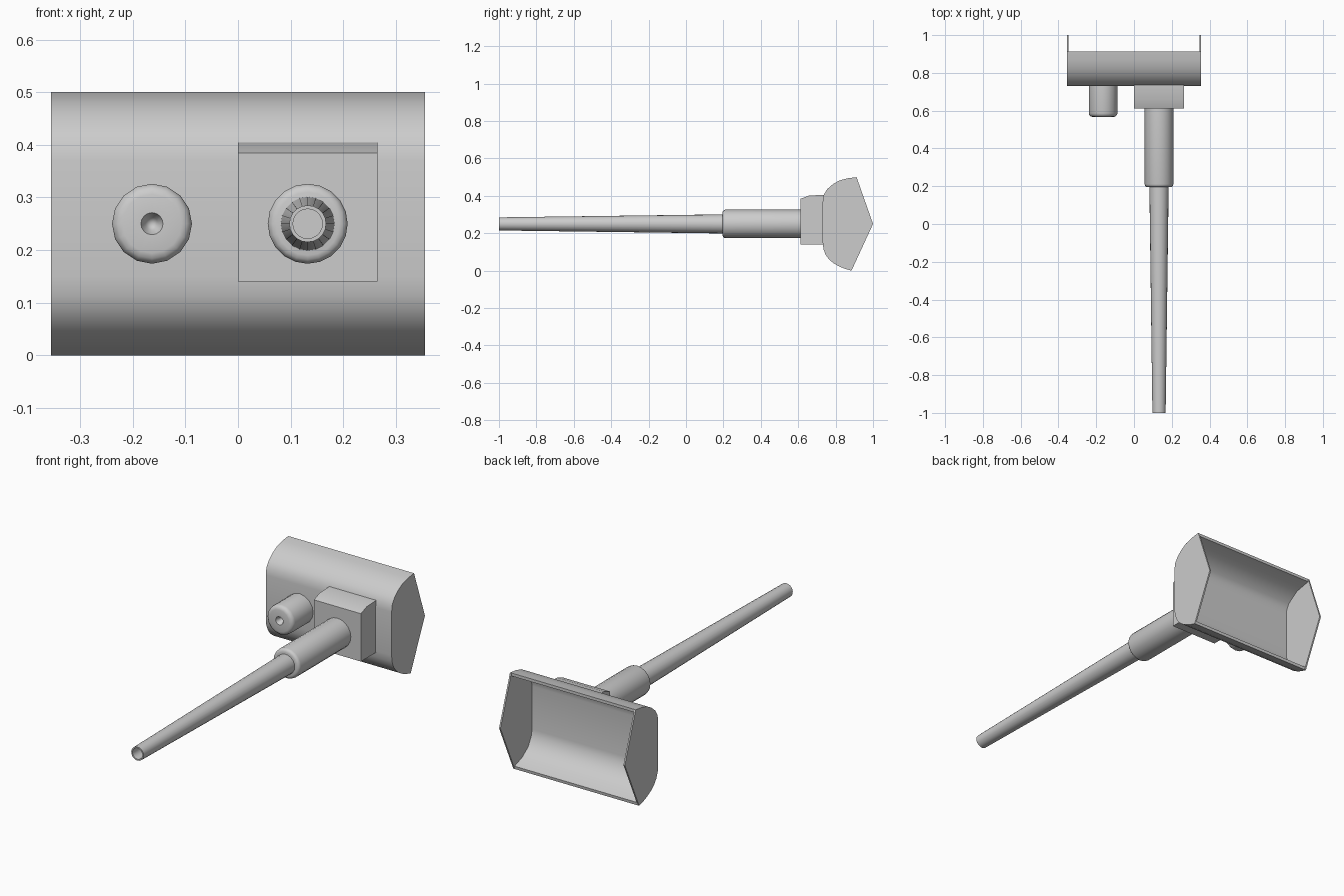
import bpy, bmesh, math

if "Cube" in bpy.data.objects:
    bpy.data.objects.remove(bpy.data.objects["Cube"])

grey = bpy.data.materials.new("steel_grey")
grey.diffuse_color = (0.604, 0.604, 0.604, 1)
grey.use_nodes = True
grey.node_tree.nodes["Principled BSDF"].inputs["Base Color"].default_value = grey.diffuse_color


def finish(bm, name, recalc=True, angle=35):
    if recalc:
        bmesh.ops.recalc_face_normals(bm, faces=bm.faces[:])
    mesh = bpy.data.meshes.new(name)
    bm.to_mesh(mesh)
    bm.free()
    ob = bpy.data.objects.new(name, mesh)
    bpy.context.collection.objects.link(ob)
    mesh.materials.append(grey)
    bpy.ops.object.select_all(action='DESELECT')
    ob.select_set(True)
    bpy.context.view_layer.objects.active = ob
    bpy.ops.object.shade_smooth_by_angle(angle=math.radians(angle))
    return ob


def prism(name, outline, x0, x1):
    """Extrude a (y, z) outline along x."""
    bm = bmesh.new()
    face = bm.faces.new([bm.verts.new((x0, y, z)) for y, z in outline])
    new = bmesh.ops.extrude_face_region(bm, geom=[face])['geom']
    bmesh.ops.translate(bm, vec=(x1 - x0, 0, 0),
                        verts=[v for v in new if isinstance(v, bmesh.types.BMVert)])
    return finish(bm, name)


def lathe(name, x, z, sides, profile):
    """Revolve a closed (radius, y) profile about a line parallel to y."""
    bm = bmesh.new()
    rings = []
    for r, y in profile:
        if r == 0:
            rings.append([bm.verts.new((x, y, z))] * sides)
        else:
            rings.append([bm.verts.new((x + r * math.cos(2 * math.pi * i / sides), y,
                                        z + r * math.sin(2 * math.pi * i / sides)))
                          for i in range(sides)])
    for a, b in zip(rings, rings[1:]):
        for i in range(sides):
            j = (i + 1) % sides
            corners = list(dict.fromkeys((a[i], a[j], b[j], b[i])))
            bm.faces.new(corners)
    return finish(bm, name)


def rounded(r, y, b, steps=3):
    """Rounded front edge, from the flat front to the side wall."""
    return [(r - b + b * math.sin(t), y + b - b * math.cos(t))
            for t in (math.pi / 2 * k / steps for k in range(steps + 1))]


# Shield: curved plate, open at the back
curve = [(0.885, 0.0), (0.85, 0.01), (0.82, 0.022), (0.79, 0.039), (0.765, 0.06),
         (0.746, 0.086), (0.735, 0.115), (0.731, 0.15), (0.731, 0.37), (0.736, 0.405),
         (0.754, 0.435), (0.785, 0.462), (0.82, 0.482), (0.865, 0.494), (0.912, 0.5)]
inner = [(0.887, 0.015), (0.826, 0.036), (0.776, 0.072), (0.75, 0.12), (0.746, 0.15),
         (0.746, 0.37), (0.75, 0.4), (0.765, 0.426), (0.826, 0.468), (0.912, 0.485)]
prism("shield_curved_plate", curve + inner[::-1], -0.348, 0.348)

# Shield end plates, pointed at the back
for side, x in (("left", -0.355), ("right", 0.347)):
    prism("shield_end_plate_" + side, curve + [(1.0, 0.25)], x, x + 0.008)

# Mounting block with a sloped top edge
prism("barrel_mount_block", [(0.612, 0.14), (0.74, 0.14), (0.74, 0.405),
                             (0.66, 0.402), (0.612, 0.384)], 0.0, 0.265)

# Barrel sleeve and tapered barrel with a bore
lathe("barrel_sleeve", 0.1325, 0.25, 20,
      [(0, 0.195)] + rounded(0.076, 0.195, 0.016) + [(0.076, 0.62), (0, 0.62)])
lathe("barrel", 0.1325, 0.25, 20,
      [(0, -0.93), (0.028, -0.93), (0.028, -1.0), (0.035, -1.0),
       (0.051, 0.2), (0, 0.2)])

# Short secondary housing with a small conical opening
lathe("secondary_housing", -0.1635, 0.25, 16,
      [(0, 0.6), (0.012, 0.59), (0.021, 0.567)] + rounded(0.076, 0.567, 0.02)
      + [(0.076, 0.74), (0, 0.74)])
